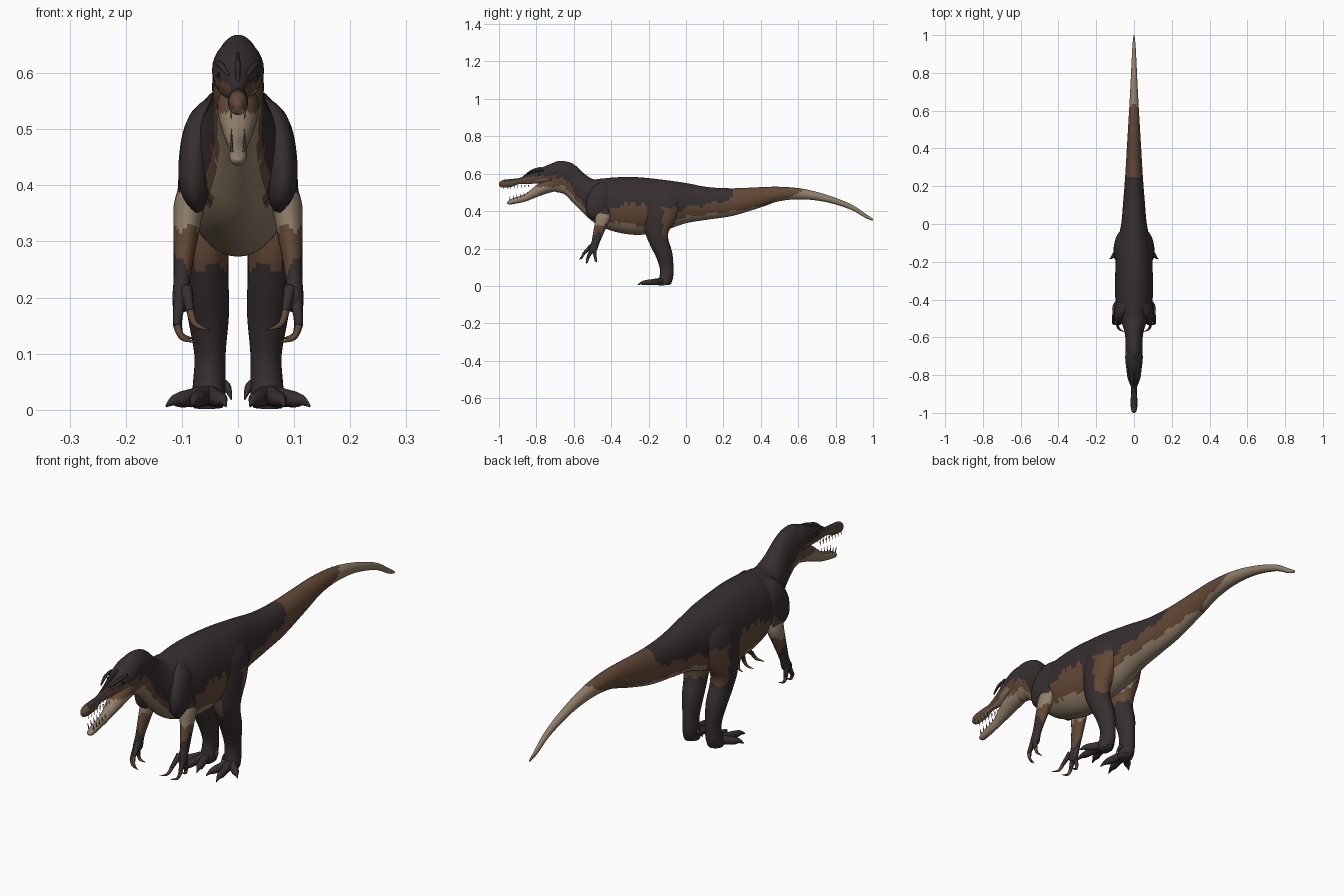
import bpy, bmesh, math
from mathutils import Vector

cube = bpy.data.objects.get("Cube")
if cube:
    bpy.data.objects.remove(cube, do_unlink=True)


def material(name, rgb):
    m = bpy.data.materials.new(name)
    m.use_nodes = True
    m.diffuse_color = (*rgb, 1)
    bsdf = m.node_tree.nodes["Principled BSDF"]
    bsdf.inputs["Base Color"].default_value = (*rgb, 1)
    bsdf.inputs["Roughness"].default_value = 0.8
    return m


MATS = [material("dark_hide", (0.038, 0.028, 0.029)),
        material("brown_hide", (0.125, 0.066, 0.038)),
        material("tan_hide", (0.29, 0.215, 0.145)),
        material("black_eye", (0.01, 0.008, 0.008))]
DARK, BROWN, TAN, EYE = range(4)


def smooth_rows(rows, steps):
    """Catmull-Rom samples through rows of numbers."""
    out = []
    for i in range(len(rows) - 1):
        quad = zip(rows[max(i - 1, 0)], rows[i], rows[i + 1], rows[min(i + 2, len(rows) - 1)])
        quad = list(quad)
        for s in range(steps):
            t = s / steps
            out.append([b + 0.5 * t * (c - a + t * (2*a - 5*b + 4*c - d + t * (3*(b - c) + d - a)))
                        for a, b, c, d in quad])
    return out + [list(rows[-1])]


def tube(name, rows, colour, side=1, steps=6, sides=16, upright=False):
    """Loft ellipses along rows of (x, y, z, half width, half depth)."""
    rows = smooth_rows(rows, steps)
    pts = [Vector(r[:3]) for r in rows]
    bm = bmesh.new()
    rings, across = [], Vector((1, 0, 0))
    for i, r in enumerate(rows):
        t = (pts[min(i + 1, len(pts) - 1)] - pts[max(i - 1, 0)]).normalized()
        if upright:
            t = Vector((0, 1, 0))
        across = (across - t * across.dot(t)).normalized()
        other = t.cross(across)
        ring = []
        for k in range(sides):
            a = math.tau * k / sides
            p = pts[i] + across * (math.cos(a) * r[3]) + other * (math.sin(a) * r[4])
            ring.append(bm.verts.new((p.x * side, p.y, max(p.z, 0))))
        rings.append(ring)
    for a, b in zip(rings, rings[1:]):
        for k in range(sides):
            j = (k + 1) % sides
            bm.faces.new((a[k], a[j], b[j], b[k]))
    bm.faces.new(rings[0])
    bm.faces.new(rings[-1])
    bmesh.ops.recalc_face_normals(bm, faces=bm.faces)
    for f in bm.faces:
        f.smooth = True
        if callable(colour):
            c = f.calc_center_median()
            f.material_index = colour(c.x * side, c.y, c.z, f.normal)
        else:
            f.material_index = colour
    me = bpy.data.meshes.new(name)
    bm.to_mesh(me)
    bm.free()
    for m in MATS:
        me.materials.append(m)
    ob = bpy.data.objects.new(name, me)
    bpy.context.collection.objects.link(ob)
    return ob


def profile(rows):
    """Turn (y, top, bottom, half width) into loft rows."""
    return [(0, y, (t + b) / 2, w, (t - b) / 2) for y, t, b, w in rows]


def level(table, y):
    """Height of a colour border at y."""
    for (y0, z0), (y1, z1) in zip(table, table[1:]):
        if y0 <= y <= y1:
            return z0 + (z1 - z0) * (y - y0) / (y1 - y0)
    return table[0][1] if y < table[0][0] else table[-1][1]


# Colour borders along the body
DARK_EDGE = [(-.78, .6), (-.7, .585), (-.62, .545), (-.57, .465), (-.5, .38), (-.43, .38),
             (-.4, .42), (-.22, .45), (-.2, .37), (-.12, .36), (0, .42), (.24, .46), (.26, .6)]
TAN_EDGE = [(-.78, .55), (-.65, .53), (-.6, .48), (-.55, .42), (-.5, .37), (-.4, .345),
            (-.22, .32), (0, .37), (.25, .4), (.4, .425), (.5, .46), (.6, .49), (.72, .6)]


def body_colour(x, y, z, n):
    wobble = 0.008 * math.sin(y * 55) + 0.004 * math.sin(y * 130)
    if z < level(TAN_EDGE, y) + wobble / 2:
        return TAN
    return BROWN if z < level(DARK_EDGE, y) + wobble else DARK


def snout_colour(x, y, z, n):
    if n.z < -0.5:
        return TAN
    if y < -.97 or (z < .57 + (y + .95) * .1 and n.z < .3):
        return BROWN
    return DARK


def jaw_colour(x, y, z, n):
    return BROWN if y > -.82 and z > .53 else TAN


def leg_colour(x, y, z, n):
    ragged = 0.008 * math.sin(y * 160 + x * 90)
    if z < .255 + ragged:
        return DARK
    if x < .05 and z > .31 + ragged:
        return TAN
    if x < .08 and z < .32 or y > -.125 and z < .42:
        return BROWN
    return DARK


def arm_colour(x, y, z, n):
    ragged = 0.008 * math.sin(y * 150 + x * 80)
    if z > .325 + ragged:
        return TAN if z < .385 else DARK
    return BROWN if z > .25 + (x - .095) * 2 + ragged else DARK


# Trunk, neck and tail
tube("body", profile([
    (-.75, .63, .545, .025), (-.7, .663, .505, .042), (-.65, .667, .49, .046), (-.6, .65, .44, .046),
    (-.55, .605, .39, .056), (-.5, .572, .345, .075), (-.45, .574, .315, .09), (-.38, .58, .29, .1),
    (-.3, .583, .275, .1), (-.22, .578, .275, .098), (-.12, .567, .295, .092), (0, .55, .335, .068),
    (.12, .528, .355, .057), (.25, .522, .375, .047), (.4, .528, .42, .038), (.5, .53, .453, .032),
    (.62, .52, .463, .025), (.75, .488, .448, .018), (.88, .438, .408, .012), (.96, .386, .363, .007),
    (1, .358, .348, .002)]), body_colour, steps=8, sides=48, upright=True)

# Head
tube("upper_jaw", profile([
    (-1, .55, .535, .006), (-.98, .566, .525, .016), (-.93, .572, .53, .018), (-.89, .577, .545, .014),
    (-.84, .6, .545, .021), (-.8, .616, .548, .032), (-.75, .642, .55, .043), (-.69, .66, .55, .046),
    (-.62, .64, .55, .035)]), snout_colour, sides=28, upright=True)
tube("lower_jaw", profile([
    (-.957, .448, .442, .005), (-.945, .458, .435, .013), (-.92, .47, .438, .016),
    (-.86, .492, .451, .017), (-.8, .538, .474, .029), (-.74, .575, .495, .037),
    (-.68, .595, .51, .035)]), jaw_colour, sides=28, upright=True)
tube("snout_crest", [(0, -.87, .583, .003, .004), (0, -.82, .612, .005, .012),
                     (0, -.77, .63, .003, .008)], DARK, sides=10)

for side, label in ((1, "left_"), (-1, "right_")):
    # Brow, eye and teeth
    tube(label + "brow", [(.018, -.85, .598, .003, .003), (.029, -.81, .612, .006, .006),
                          (.036, -.76, .618, .005, .005)], DARK, side, sides=10)
    tube(label + "eye", [(.03, -.79, .596, .001, .001), (.033, -.784, .596, .005, .006),
                         (.036, -.776, .596, .001, .001)], EYE, side, sides=10)
    for i in range(8):
        y = -.975 + i * .019
        tube(label + "upper_tooth", [(.012, y, .54, .003, .003), (.012, y, .517 + i * .001, .0006, .0006)],
             TAN, side, steps=1, sides=6)
        y += .035
        z = .46 + .2 * (y + .94)
        tube(label + "lower_tooth", [(.011, y, z, .003, .003), (.012, y - .004, z + .022, .0006, .0006)],
             TAN, side, steps=1, sides=6)

    # Hind leg
    tube(label + "leg", [
        (.045, -.12, .52, .015, .05), (.055, -.125, .46, .043, .095), (.06, -.14, .38, .048, .088),
        (.061, -.155, .3, .045, .066), (.058, -.145, .24, .041, .052), (.053, -.118, .17, .037, .045),
        (.05, -.104, .1, .028, .037), (.051, -.105, .05, .029, .036), (.053, -.115, .018, .03, .035),
        (.053, -.115, .004, .026, .032)], leg_colour, side, sides=28)
    # Toes with claws
    for toe, x, y in (("inner", .027, -.215), ("middle", .078, -.235), ("outer", .115, -.175)):
        x0, y0 = .054, -.12
        dx, dy = x - x0, y - y0
        tube(label + toe + "_toe", [
            (x0, y0, .026, .02, .02), (x0 + dx * .5, y0 + dy * .5, .021, .015, .016),
            (x0 + dx * .8, y0 + dy * .8, .018, .014, .014), (x, y, .016, .008, .009),
            (x + dx * .22, y + dy * .2, .006, .001, .002)], DARK, side, sides=14)
    tube(label + "rear_toe", [(.04, -.1, .05, .012, .012), (.02, -.11, .04, .008, .009),
                              (.012, -.125, .018, .001, .001)], DARK, side, sides=10)

    # Shoulder and arm
    tube(label + "shoulder", [
        (.04, -.41, .54, .012, .03), (.06, -.44, .5, .032, .062), (.073, -.465, .44, .032, .07),
        (.075, -.48, .39, .027, .054), (.07, -.475, .355, .008, .015)], DARK, side, sides=20)
    tube(label + "arm", [
        (.07, -.44, .43, .02, .04), (.086, -.445, .37, .027, .04), (.091, -.455, .33, .024, .034),
        (.096, -.47, .28, .019, .027), (.1, -.485, .23, .015, .021), (.1, -.497, .195, .017, .021),
        (.1, -.503, .178, .01, .012)], arm_colour, side, sides=20)
    # Fingers with long curved claws
    for digit, start, bend, tip in (
            ("thumb", (.092, -.505, .215), (.085, -.545, .175), (.05, -.572, .142)),
            ("middle", (.104, -.503, .195), (.109, -.525, .15), (.072, -.535, .12)),
            ("outer", (.106, -.492, .195), (.107, -.485, .155), (.08, -.478, .127))):
        a, b, c = Vector(start), Vector(bend), Vector(tip)
        tube(label + digit + "_finger", [(*a, .011, .012), (*((a + b) / 2), .009, .01), (*b, .007, .008)],
             DARK, side, sides=12)
        hook = (b + c) / 2 + Vector((.008, 0, -.007))
        tube(label + digit + "_claw", [(*b, .007, .008), (*hook, .005, .006), (*c, .0008, .0008)],
             BROWN, side, sides=10)
